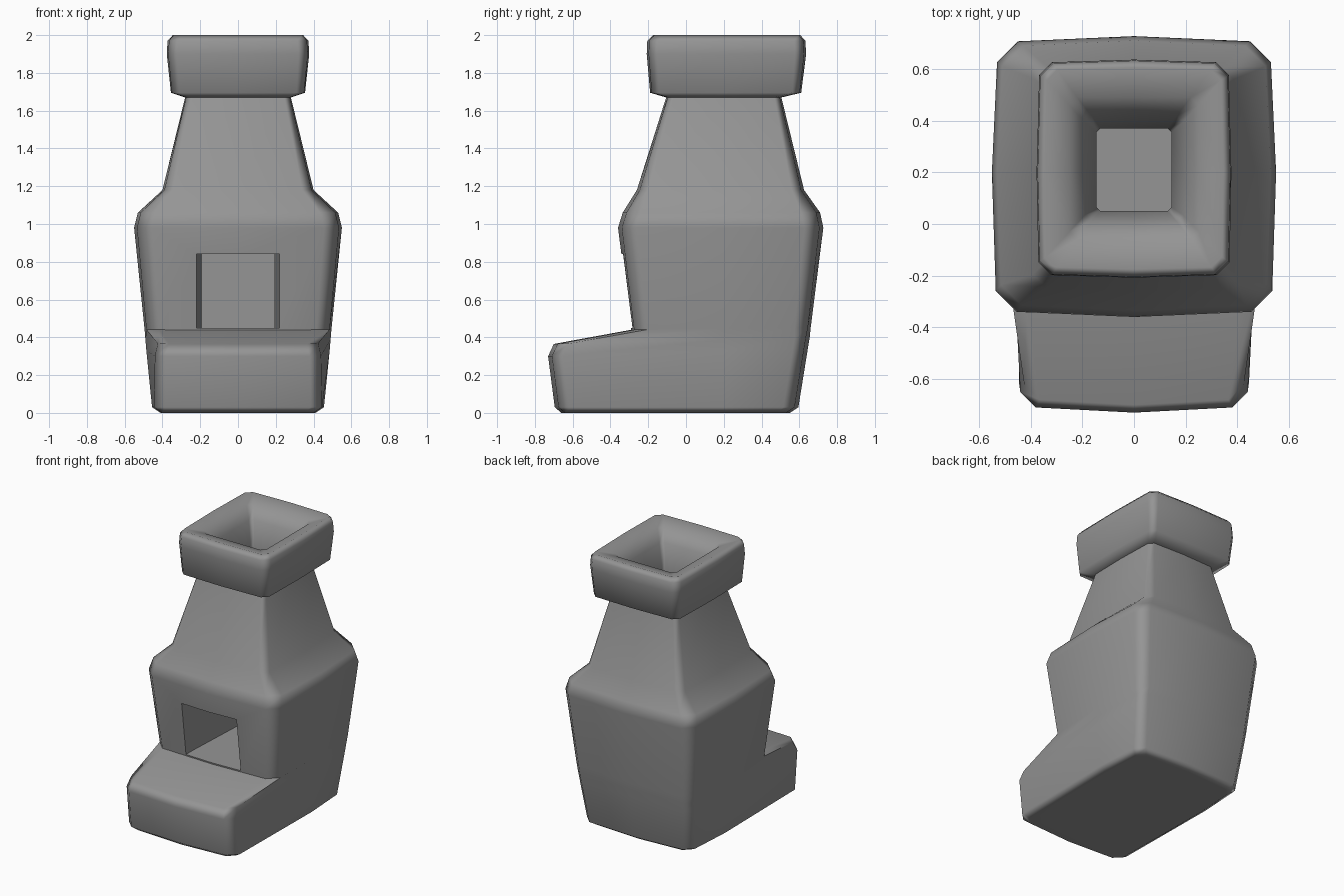
import bpy, bmesh, math

default = bpy.data.objects.get("Cube")
if default:
    bpy.data.objects.remove(default, do_unlink=True)

stone = bpy.data.materials.new("grey_stone")
stone.use_nodes = True
GREY = (0.3, 0.3, 0.3, 1)
stone.diffuse_color = GREY
stone.node_tree.nodes["Principled BSDF"].inputs["Base Color"].default_value = GREY


def ring(zf, zb, side, front_x, yf, yb, cut, bow):
    """Bowed, corner-cut rectangle whose height runs from zf (front) to zb (back)."""
    mid = 0.2
    back_x = side - bow
    half = [(0, yf), (front_x - cut, yf + bow), (front_x, yf + bow + cut),
            (side, mid), (back_x, yb - bow - cut), (back_x - cut, yb - bow), (0, yb)]
    loop = half + [(-x, y) for x, y in reversed(half[1:-1])]
    return [(x, y, zf + (zb - zf) * (y - yf) / (yb - yf)) for x, y in loop]


def loft(name, rings):
    bm = bmesh.new()
    loops = [[bm.verts.new(p) for p in r] for r in rings]
    n = len(loops[0])
    for a, b in zip(loops, loops[1:]):
        for i in range(n):
            j = (i + 1) % n
            bm.faces.new((a[i], a[j], b[j], b[i]))
    bm.faces.new(loops[0])
    bm.faces.new(loops[-1])
    bmesh.ops.recalc_face_normals(bm, faces=bm.faces)
    mesh = bpy.data.meshes.new(name)
    bm.to_mesh(mesh)
    bm.free()
    mesh.materials.append(stone)
    obj = bpy.data.objects.new(name, mesh)
    bpy.context.collection.objects.link(obj)
    return obj


rings = [
    # base and hearth
    ring(0.0, 0.0, 0.41, 0.40, -0.66, 0.55, 0.05, 0.02),
    ring(0.03, 0.03, 0.455, 0.445, -0.695, 0.595, 0.06, 0.02),
    ring(0.30, 0.34, 0.485, 0.44, -0.73, 0.645, 0.06, 0.02),
    ring(0.365, 0.40, 0.49, 0.425, -0.70, 0.655, 0.06, 0.02),
    # firebox body and shoulder
    ring(0.44, 0.45, 0.495, 0.485, -0.29, 0.66, 0.07, 0.015),
    ring(0.98, 0.98, 0.55, 0.535, -0.36, 0.727, 0.08, 0.02),
    ring(1.06, 1.06, 0.53, 0.515, -0.335, 0.71, 0.08, 0.02),
    # tapered chimney
    ring(1.18, 1.18, 0.40, 0.39, -0.26, 0.625, 0.05, 0.015),
    ring(1.67, 1.67, 0.28, 0.275, -0.105, 0.505, 0.03, 0.008),
    # cap
    ring(1.695, 1.695, 0.355, 0.35, -0.19, 0.61, 0.04, 0.008),
    ring(1.90, 1.90, 0.377, 0.37, -0.208, 0.636, 0.05, 0.01),
    ring(1.97, 1.97, 0.373, 0.365, -0.205, 0.632, 0.05, 0.01),
    ring(2.0, 2.0, 0.345, 0.34, -0.175, 0.605, 0.04, 0.008),
    # funnel and flue
    ring(1.97, 1.97, 0.25, 0.25, -0.06, 0.49, 0.03, 0),
    ring(1.90, 1.90, 0.19, 0.19, 0.01, 0.42, 0.025, 0),
    ring(1.72, 1.72, 0.145, 0.145, 0.05, 0.37, 0.015, 0),
    ring(1.60, 1.60, 0.17, 0.17, 0.03, 0.40, 0.02, 0),
    ring(0.60, 0.60, 0.18, 0.18, 0.02, 0.41, 0.02, 0),
]
furnace = loft("furnace_body", rings)


def opening_frame(y, w, low, high):
    return [(-w, y, low), (w, y, low), (w, y, high), (-w, y, high)]


# firebox opening that meets the flue
cutter = loft("firebox_cutter", [opening_frame(-0.6, 0.22, 0.45, 0.84),
                                 opening_frame(-0.2, 0.22, 0.45, 0.84),
                                 opening_frame(0.42, 0.19, 0.45, 0.84)])
cut = furnace.modifiers.new("firebox", "BOOLEAN")
cut.operation = "DIFFERENCE"
cut.solver = "EXACT"
cut.object = cutter

bpy.ops.object.select_all(action="DESELECT")
furnace.select_set(True)
bpy.context.view_layer.objects.active = furnace
bpy.ops.object.modifier_apply(modifier=cut.name)
bpy.data.objects.remove(cutter, do_unlink=True)

# soft shading across the worn edges, crisp at the opening
bpy.ops.object.shade_smooth_by_angle(angle=math.radians(78))
soft = furnace.modifiers.new("soft_edges", "WEIGHTED_NORMAL")
soft.keep_sharp = True
